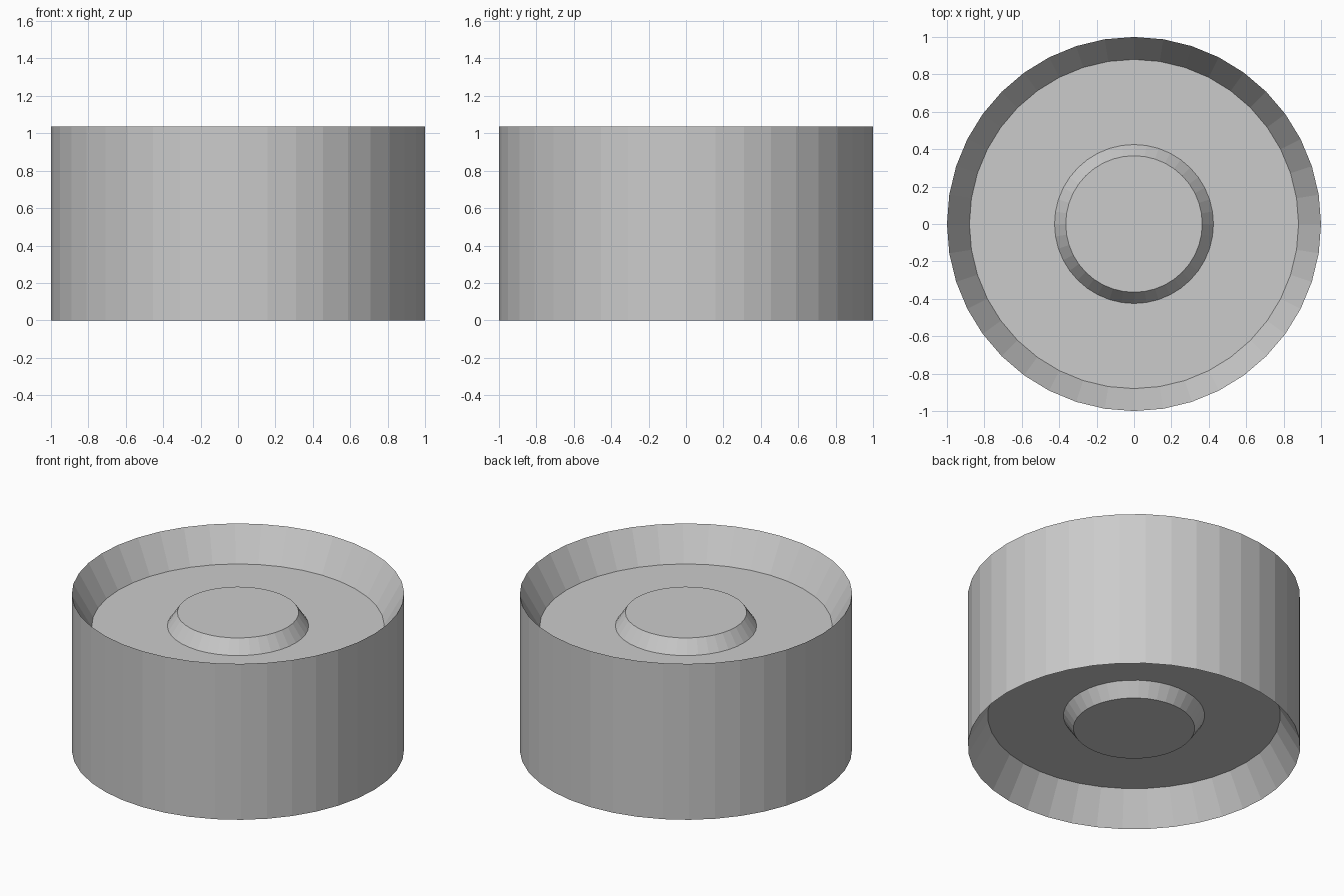
import bpy, bmesh, math

if "Cube" in bpy.data.objects:
    bpy.data.objects.remove(bpy.data.objects["Cube"])

SIDES = 40
HEIGHT = 1.035

grey = bpy.data.materials.new("light grey")
grey.diffuse_color = (0.6, 0.6, 0.6, 1)
grey.use_nodes = True
grey.node_tree.nodes["Principled BSDF"].inputs["Base Color"].default_value = grey.diffuse_color

# Half profile (radius, depth below the rim): rim, dish floor, hub base, hub face
half = [(0.365, 0.124), (0.425, 0.213), (0.88, 0.213), (1.0, 0.0)]
profile = [(r, d) for r, d in half] + [(r, HEIGHT - d) for r, d in reversed(half)]

# Wheel: rings of the profile joined by flat quads, capped at both hub faces
bm = bmesh.new()
rings = []
for r, z in profile:
    rings.append([bm.verts.new((r * math.cos(2 * math.pi * i / SIDES),
                                r * math.sin(2 * math.pi * i / SIDES), z))
                  for i in range(SIDES)])
for a, b in zip(rings, rings[1:]):
    for i in range(SIDES):
        j = (i + 1) % SIDES
        bm.faces.new((a[i], a[j], b[j], b[i]))
bm.faces.new(rings[0][::-1])
bm.faces.new(rings[-1])
bmesh.ops.recalc_face_normals(bm, faces=bm.faces)

mesh = bpy.data.meshes.new("wheel")
bm.to_mesh(mesh)
bm.free()
mesh.materials.append(grey)
wheel = bpy.data.objects.new("wheel", mesh)
bpy.context.collection.objects.link(wheel)
